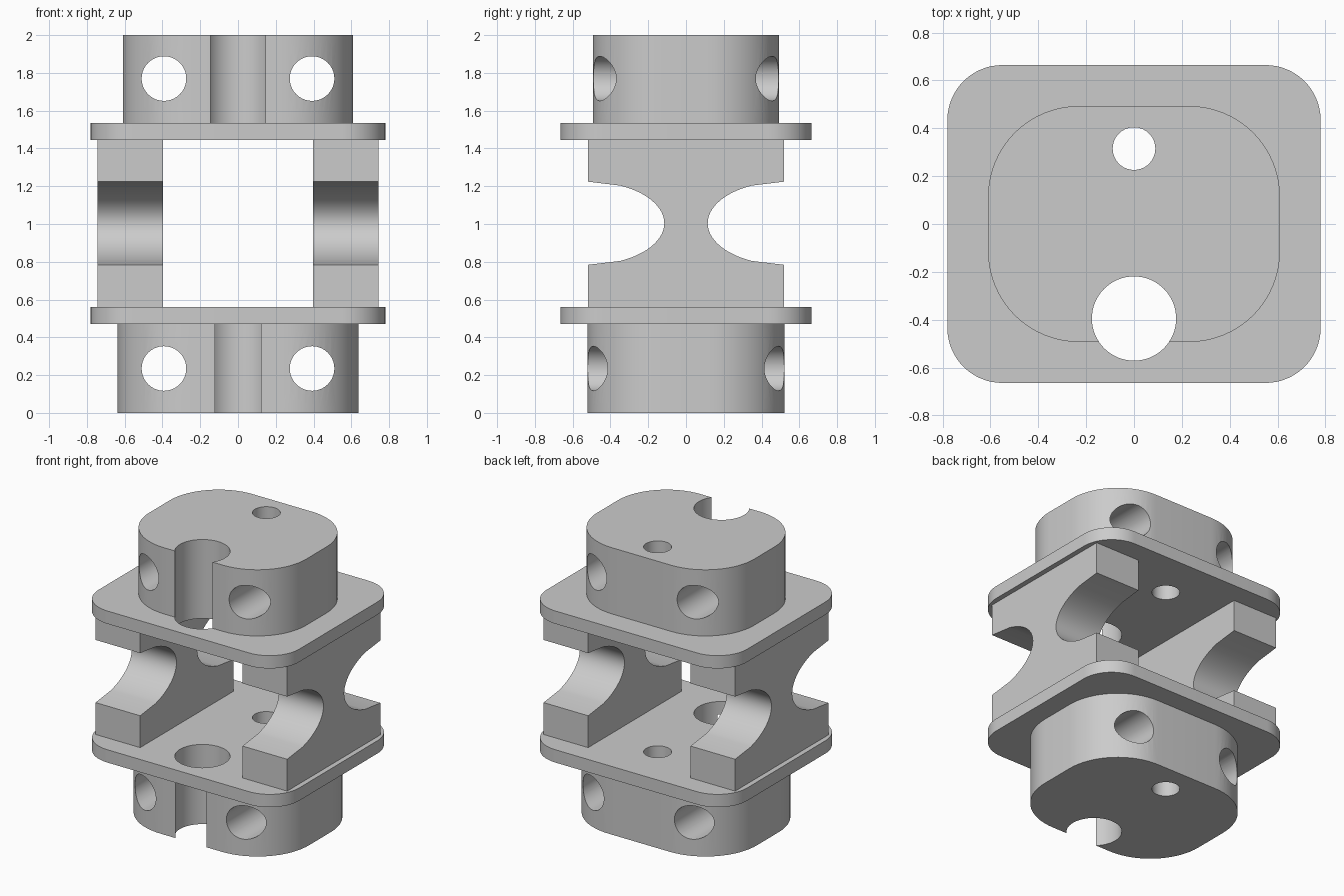
import bpy
import bmesh
from math import sin, cos, pi, radians
from mathutils import Vector, Matrix

cube = bpy.data.objects.get("Cube")
if cube:
    bpy.data.objects.remove(cube, do_unlink=True)

grey = bpy.data.materials.new("plain grey")
grey.use_nodes = True
grey.diffuse_color = (0.6, 0.6, 0.6, 1)
grey.node_tree.nodes["Principled BSDF"].inputs["Base Color"].default_value = (0.6, 0.6, 0.6, 1)


def finish(name, bm):
    bmesh.ops.recalc_face_normals(bm, faces=bm.faces)
    mesh = bpy.data.meshes.new(name)
    bm.to_mesh(mesh)
    bm.free()
    obj = bpy.data.objects.new(name, mesh)
    bpy.context.scene.collection.objects.link(obj)
    mesh.materials.append(grey)
    return obj


def prism(name, points, along):
    """Extrude a closed outline along a vector."""
    bm = bmesh.new()
    face = bm.faces.new([bm.verts.new(p) for p in points])
    out = bmesh.ops.extrude_face_region(bm, geom=[face])
    moved = [v for v in out["geom"] if isinstance(v, bmesh.types.BMVert)]
    bmesh.ops.translate(bm, verts=moved, vec=Vector(along))
    return finish(name, bm)


def rounded_slab(name, half_x, half_y, radius, low, high, steps=16):
    points = []
    for i, (sx, sy) in enumerate([(1, 1), (-1, 1), (-1, -1), (1, -1)]):
        for k in range(steps + 1):
            a = (i + k / steps) * pi / 2
            points.append((sx * (half_x - radius) + radius * cos(a),
                           sy * (half_y - radius) + radius * sin(a), low))
    return prism(name, points, (0, 0, high - low))


def drill(obj, radius, centre, turn=0):
    """Cut a round hole right through a part; turn tips it from z towards y."""
    bm = bmesh.new()
    bmesh.ops.create_cone(bm, cap_ends=True, segments=64, radius1=radius, radius2=radius, depth=5,
                          matrix=Matrix.Translation(centre) @ Matrix.Rotation(turn, 4, 'X'))
    cutter = finish("hole_cutter", bm)
    cutter.hide_render = True
    mod = obj.modifiers.new("hole", 'BOOLEAN')
    mod.operation, mod.solver, mod.object = 'DIFFERENCE', 'EXACT', cutter
    bpy.context.view_layer.update()
    cut = bpy.data.meshes.new_from_object(obj.evaluated_get(bpy.context.evaluated_depsgraph_get()))
    obj.modifiers.clear()
    obj.data = cut
    bpy.data.objects.remove(cutter, do_unlink=True)


# Rounded end blocks and wider flange plates
bottom_block = rounded_slab("bottom_block", 0.638, 0.522, 0.4, 0, 0.47)
top_block = rounded_slab("top_block", 0.61, 0.493, 0.38, 1.535, 2)
bottom_plate = rounded_slab("bottom_plate", 0.78, 0.664, 0.23, 0.47, 0.56)
top_plate = rounded_slab("top_plate", 0.78, 0.664, 0.23, 1.445, 1.535)
parts = [bottom_block, top_block, bottom_plate, top_plate]

# Large front slot and small back hole through the whole stack
for part in parts:
    drill(part, 0.176, (0, -0.395, 1))
    drill(part, 0.089, (0, 0.315, 1))

# Paired holes running front to back through the end blocks
for block, height in ((bottom_block, 0.235), (top_block, 1.77)):
    for x in (-0.392, 0.392):
        drill(block, 0.118, (x, 0, height), pi / 2)

# Side walls with a scooped notch in the front and back edges
edge, low, high, mid = 0.518, 0.56, 1.445, 1.004
angles = [pi / 2] + [radians(65 - 5 * k) for k in range(27)] + [-pi / 2]
scoop = [(edge - 0.403 * cos(a), mid + 0.22 * sin(a)) for a in angles]
half = [(edge, high)] + scoop + [(edge, low)]
outline = half + [(-y, z) for y, z in reversed(half)]
for name, x in (("left_wall", 0.398), ("right_wall", -0.745)):
    parts.append(prism(name, [(x, y, z) for y, z in outline], (0.347, 0, 0)))

# Smooth curves, crisp edges
bpy.ops.object.select_all(action='DESELECT')
for part in parts:
    part.select_set(True)
bpy.context.view_layer.objects.active = parts[0]
bpy.ops.object.shade_smooth_by_angle(angle=radians(30))
